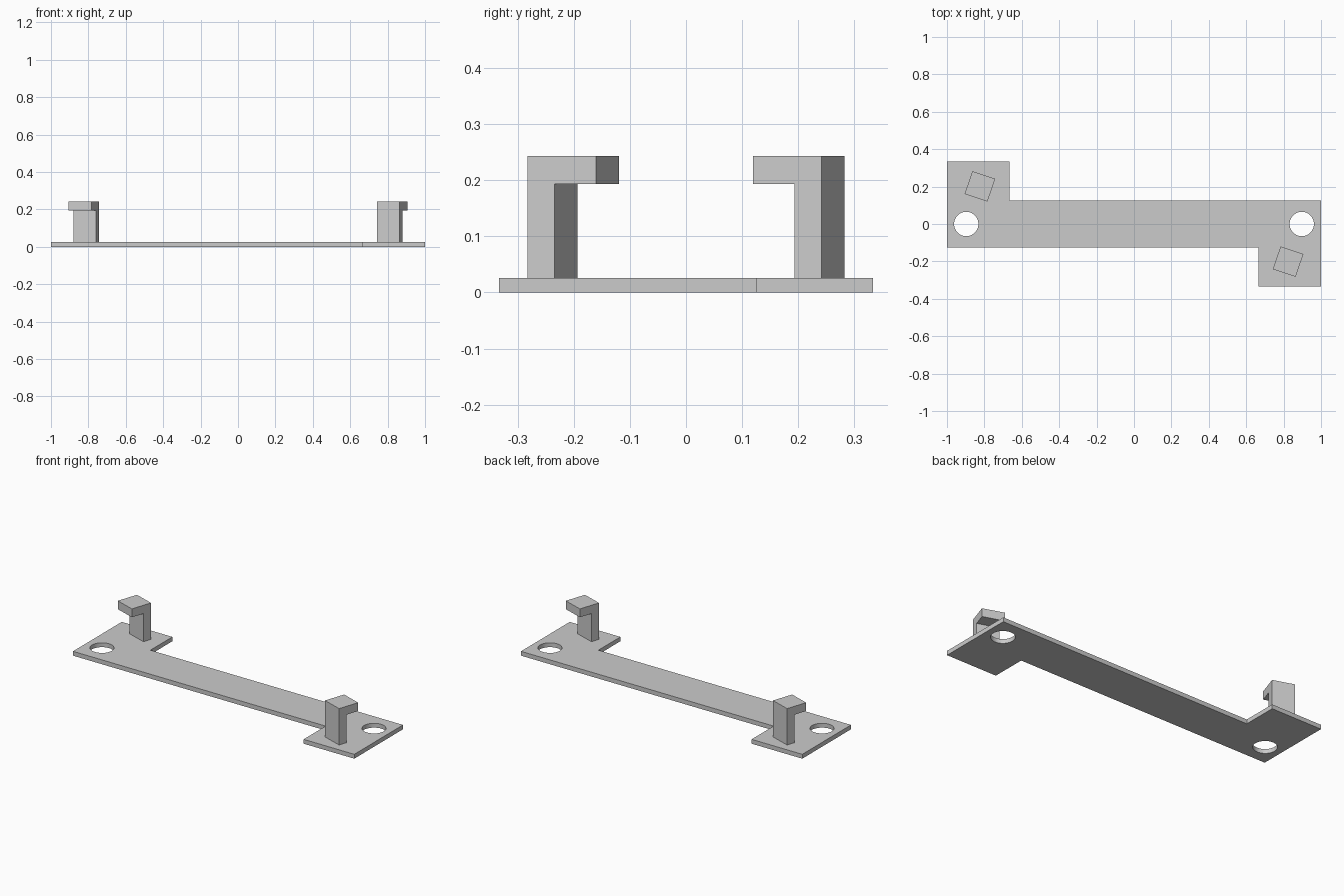
import bpy
import bmesh
from math import cos, sin, radians, tau

if "Cube" in bpy.data.objects:
    bpy.data.objects.remove(bpy.data.objects["Cube"], do_unlink=True)

GREY = 0.6
THICK = 0.026          # plate thickness
SIDE = 0.1285          # hook footprint
POST = 0.051           # hook post depth
TOP, ARM = 0.243, 0.193  # top and underside of hook arm

grey = bpy.data.materials.new("plain grey")
grey.use_nodes = True
grey.diffuse_color = (GREY, GREY, GREY, 1)
grey.node_tree.nodes["Principled BSDF"].inputs["Base Color"].default_value = (GREY, GREY, GREY, 1)


def add_loop(curve, points):
    """Add one closed straight-edged outline to a flat curve."""
    spline = curve.splines.new("POLY")
    spline.points.add(len(points) - 1)
    for p, (x, y) in zip(spline.points, points):
        p.co = (x, y, 0, 1)
    spline.use_cyclic_u = True


# Mounting plate: half outline turned half a circle, with two round holes
half = [(-1, -0.126), (0.666, -0.126), (0.666, -0.333), (1, -0.333)]
curve = bpy.data.curves.new("plate_outline", "CURVE")
curve.dimensions = "2D"
curve.fill_mode = "BOTH"
curve.extrude = THICK / 2
add_loop(curve, half + [(-x, -y) for x, y in half])
for cx in (-0.897, 0.897):
    add_loop(curve, [(cx + 0.065 * cos(tau * i / 64), 0.065 * sin(tau * i / 64)) for i in range(64)])
outline = bpy.data.objects.new("plate_outline", curve)
bpy.context.collection.objects.link(outline)
bpy.context.view_layer.update()
mesh = bpy.data.meshes.new_from_object(outline.evaluated_get(bpy.context.evaluated_depsgraph_get()))
bpy.data.objects.remove(outline, do_unlink=True)

bm = bmesh.new()
bm.from_mesh(mesh)
bmesh.ops.remove_doubles(bm, verts=bm.verts, dist=0.0005)
bmesh.ops.recalc_face_normals(bm, faces=bm.faces)
bm.to_mesh(mesh)
bm.free()
mesh.materials.clear()
mesh.materials.append(grey)
plate = bpy.data.objects.new("mounting_plate", mesh)
plate.location.z = THICK / 2
bpy.context.collection.objects.link(plate)
bpy.context.view_layer.objects.active = plate
plate.select_set(True)
bpy.ops.object.shade_smooth_by_angle(angle=radians(30))

# Hook: side profile of post and overhanging arm, extruded across its width
h = SIDE / 2
profile = [(-h, THICK), (POST - h, THICK), (POST - h, ARM), (h, ARM), (h, TOP), (-h, TOP)]
bm = bmesh.new()
face = bm.faces.new([bm.verts.new((-h, y, z)) for y, z in profile])
swept = bmesh.ops.extrude_face_region(bm, geom=[face])["geom"]
bmesh.ops.translate(bm, vec=(SIDE, 0, 0), verts=[v for v in swept if isinstance(v, bmesh.types.BMVert)])
bmesh.ops.recalc_face_normals(bm, faces=bm.faces)
hook_mesh = bpy.data.meshes.new("hook")
bm.to_mesh(hook_mesh)
bm.free()
hook_mesh.materials.append(grey)

# Two hooks facing inwards, each turned slightly
for name, sign, turn in (("front_hook", 1, -18.6), ("back_hook", -1, 161.4)):
    hook = bpy.data.objects.new(name, hook_mesh)
    hook.location = (0.824 * sign, -0.201 * sign, 0)
    hook.rotation_euler.z = radians(turn)
    bpy.context.collection.objects.link(hook)
